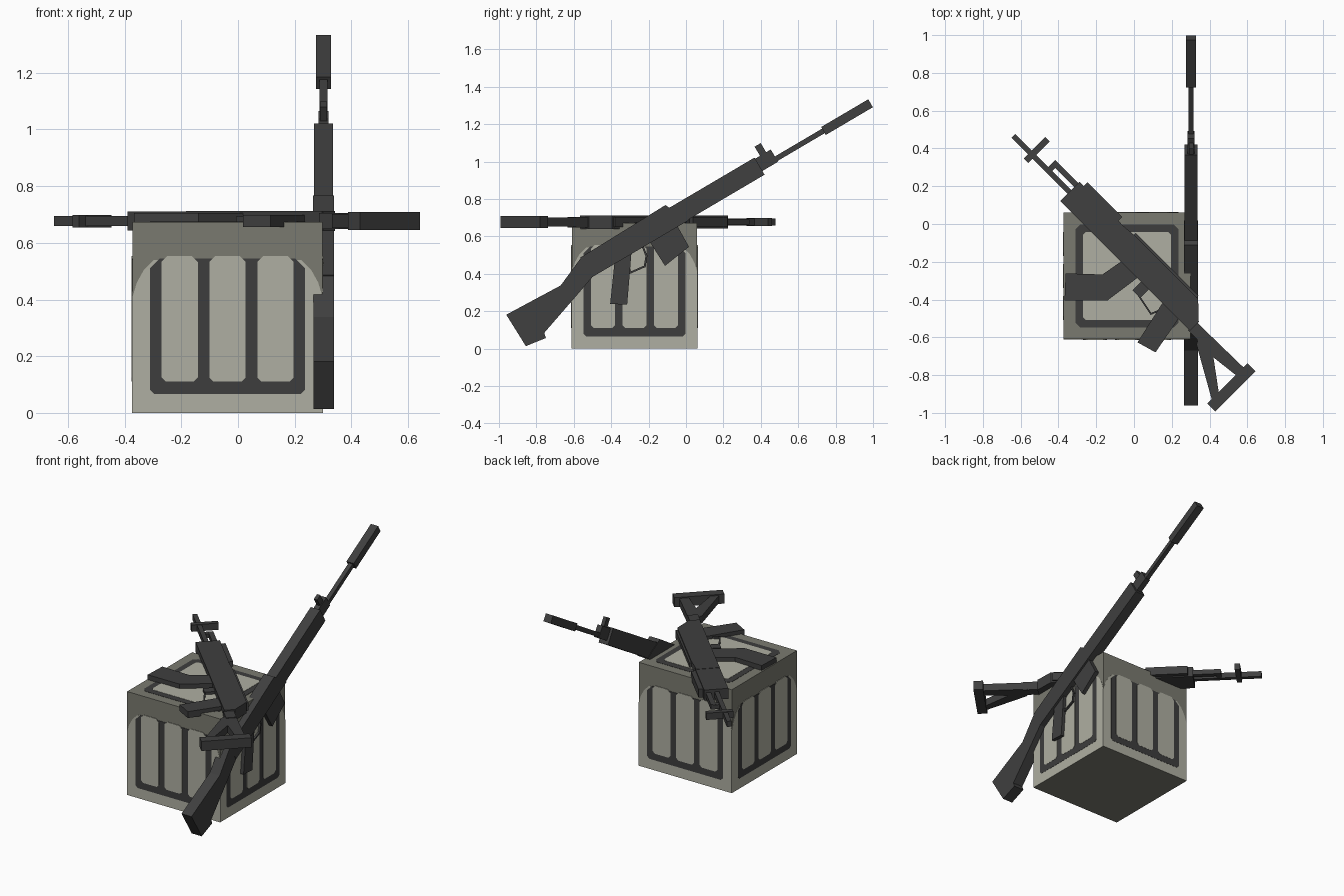
import bpy, bmesh, math
from mathutils import Matrix, Vector

old = bpy.data.objects.get("Cube")
if old:
    bpy.data.objects.remove(old, do_unlink=True)


def material(name, rgb):
    m = bpy.data.materials.new(name)
    m.use_nodes = True
    col = (*rgb, 1.0)
    m.diffuse_color = col
    bsdf = next(n for n in m.node_tree.nodes if n.type == 'BSDF_PRINCIPLED')
    bsdf.inputs["Base Color"].default_value = col
    bsdf.inputs["Roughness"].default_value = 0.9
    return m


GUN = material("gunmetal", (0.050, 0.050, 0.050))
FRAME = material("crate frame dark", (0.047, 0.047, 0.047))
LIGHT = material("crate pale grey", (0.43, 0.43, 0.36))
CAP = material("crate olive grey", (0.195, 0.195, 0.162))


def axes(u, v, w, origin):
    """Matrix whose columns are profile right, profile up, thickness."""
    m = Matrix((u, v, w)).transposed().to_4x4()
    m.translation = Vector(origin)
    return m


def prism(name, polys, w0, w1, frame, mat):
    """Extrude one or more flat profiles from w0 to w1 in the given frame."""
    bm = bmesh.new()
    for pts in polys:
        lo = [bm.verts.new(frame @ Vector((a, b, w0))) for a, b in pts]
        hi = [bm.verts.new(frame @ Vector((a, b, w1))) for a, b in pts]
        bm.faces.new(lo[::-1])
        bm.faces.new(hi)
        n = len(pts)
        for i in range(n):
            j = (i + 1) % n
            bm.faces.new((lo[i], lo[j], hi[j], hi[i]))
    bmesh.ops.recalc_face_normals(bm, faces=bm.faces)
    me = bpy.data.meshes.new(name)
    bm.to_mesh(me)
    bm.free()
    me.materials.append(mat)
    ob = bpy.data.objects.new(name, me)
    bpy.context.collection.objects.link(ob)
    return ob


def rect(a0, a1, b0, b1, c=0.0, ctop=None):
    """Rectangle with optional cut corners (bottom c, top ctop)."""
    if not c:
        return [(a0, b0), (a1, b0), (a1, b1), (a0, b1)]
    t = c if ctop is None else ctop
    return [(a0 + c, b0), (a1 - c, b0), (a1, b0 + c), (a1, b1 - t),
            (a1 - t, b1), (a0 + t, b1), (a0, b1 - t), (a0, b0 + c)]


def strip(path, width):
    """Quads along an open path."""
    quads = []
    for p, q in zip(path, path[1:]):
        p, q = Vector(p), Vector(q)
        d = (q - p).normalized() * width / 2
        s = Vector((-d.y, d.x))
        quads.append([tuple(x) for x in (p - d - s, q + d - s, q + d + s, p - d + s)])
    return quads


# ---- crate ----
CX, CY, H, TOP = -0.037, -0.275, 0.335, 0.673
up = axes((1, 0, 0), (0, 1, 0), (0, 0, 1), (CX, CY, 0))
prism("crate_body", [rect(-H, H, -H, H)], 0, TOP, up, CAP)
prism("crate_top_frame", [rect(-.273, .273, -.273, .273, .025)], TOP, TOP + .0015, up, FRAME)
prism("crate_top_panel", [rect(-.233, .233, -.233, .233, .015)], TOP, TOP + .003, up, LIGHT)

# pale arched field, dark frame and three panels on each side
ARCH = [(-H, 0), (H, 0), (H, .41), (.32, .46), (.295, .505), (.26, .54),
        (-.26, .54), (-.295, .505), (-.32, .46), (-H, .41)]
for i, side in enumerate(("front", "left", "back", "right")):
    t = i * math.pi / 2
    out = Vector((math.sin(t), -math.cos(t), 0))
    f = axes((math.cos(t), math.sin(t), 0), (0, 0, 1), out,
             Vector((CX, CY, 0)) + out * H)
    prism(f"crate_{side}_field", [ARCH], 0, .0012, f, LIGHT)
    prism(f"crate_{side}_frame", [rect(-.273, .273, .066, .545, .015, .035)], 0, .0024, f, FRAME)
    prism(f"crate_{side}_panels",
          [rect(c - .064, c + .064, .11, .553, .015, .02) for c in (-.169, 0, .169)],
          0, .0036, f, LIGHT)


def build(prefix, parts, frame):
    for name, polys, half in parts:
        prism(f"{prefix}_{name}", polys, -half, half, frame, GUN)


# ---- long rifle leaning on the crate (u along barrel, v up) ----
a = math.radians(30.5)
lean = axes((0, math.cos(a), math.sin(a)), (0, -math.sin(a), math.cos(a)),
            (1, 0, 0), (.302, 0, .678))
build("long_rifle", [
    ("suppressor", [rect(.88, 1.172, .021, .07)], .026),
    ("barrel", [rect(.57, .90, .032, .06)], .014),
    ("gas_block", [rect(.48, .587, .027, .103)], .018),
    ("front_sight", [rect(.52, .558, .09, .16)], .012),
    ("handguard", [rect(-.06, .49, .004, .11)], .034),
    ("receiver", [[(-.585, 0), (.02, 0), (-.05, .133), (-.585, .122)]], .037),
    ("stock", [[(-.58, .12), (-.75, .047), (-1.08, .06), (-1.075, -.138),
                (-.96, -.155), (-.955, -.127), (-.717, -.047), (-.58, 0)]], .036),
    ("magazine", [[(-.222, .03), (-.05, .03), (-.054, -.123), (-.216, -.146)]], .025),
    ("grip", [[(-.43, .02), (-.325, .02), (-.496, -.222), (-.572, -.172)]], .022),
    ("trigger_guard", strip([(-.37, 0), (-.394, -.083), (-.311, -.093),
                             (-.275, -.05), (-.265, .01)], .01), .012),
], lean)

# ---- short rifle lying flat on the crate ----
r = math.sqrt(0.5)
flat = axes((-r, r, 0), (r, r, 0), (0, 0, 1), (0, 0, .677))
build("short_rifle", [
    ("barrel", [rect(.33, .782, -.135, -.107)], .018),
    ("front_sight", [rect(.625, .657, -.168, -.006)], .022),
    ("gas_tube", [rect(.30, .53, -.086, -.055)], .016),
    ("gas_bracket", [rect(.505, .535, -.12, -.055)], .014),
    ("handguard", [rect(.05, .362, -.19, -.045)], .034),
    ("top_cover", [rect(.07, .33, -.065, -.017)], .027),
    ("receiver", [[(.07, -.19), (.07, -.05), (-.05, -.04), (-.52, -.04),
                   (-.61, -.125), (-.61, -.19)]], .036),
    ("top_rail", [rect(-.51, -.04, -.06, -.028)], .026),
    ("stock_neck", [rect(-.70, -.60, -.195, -.132)], .028),
    ("stock_struts", [[(-.66, -.132), (-.95, -.127), (-.95, -.184), (-.797, -.202),
                       (-.67, -.20)],
                      [(-.67, -.19), (-.797, -.202), (-.95, -.315), (-.95, -.367),
                       (-.685, -.217)]], .024),
    ("butt_plate", [rect(-1.006, -.946, -.397, -.097)], .031),
    ("magazine", [[(-.217, -.17), (-.097, -.16), (-.071, -.307), (.071, -.441),
                   (-.026, -.546), (-.187, -.385)]], .028),
    ("grip", [[(-.40, -.18), (-.52, -.18), (-.561, -.40), (-.456, -.43)]], .021),
    ("magazine_catch", [rect(-.30, -.243, -.254, -.18)], .016),
    ("trigger_guard", strip([(-.285, -.25), (-.40, -.273), (-.43, -.20)], .009), .012),
], flat)
